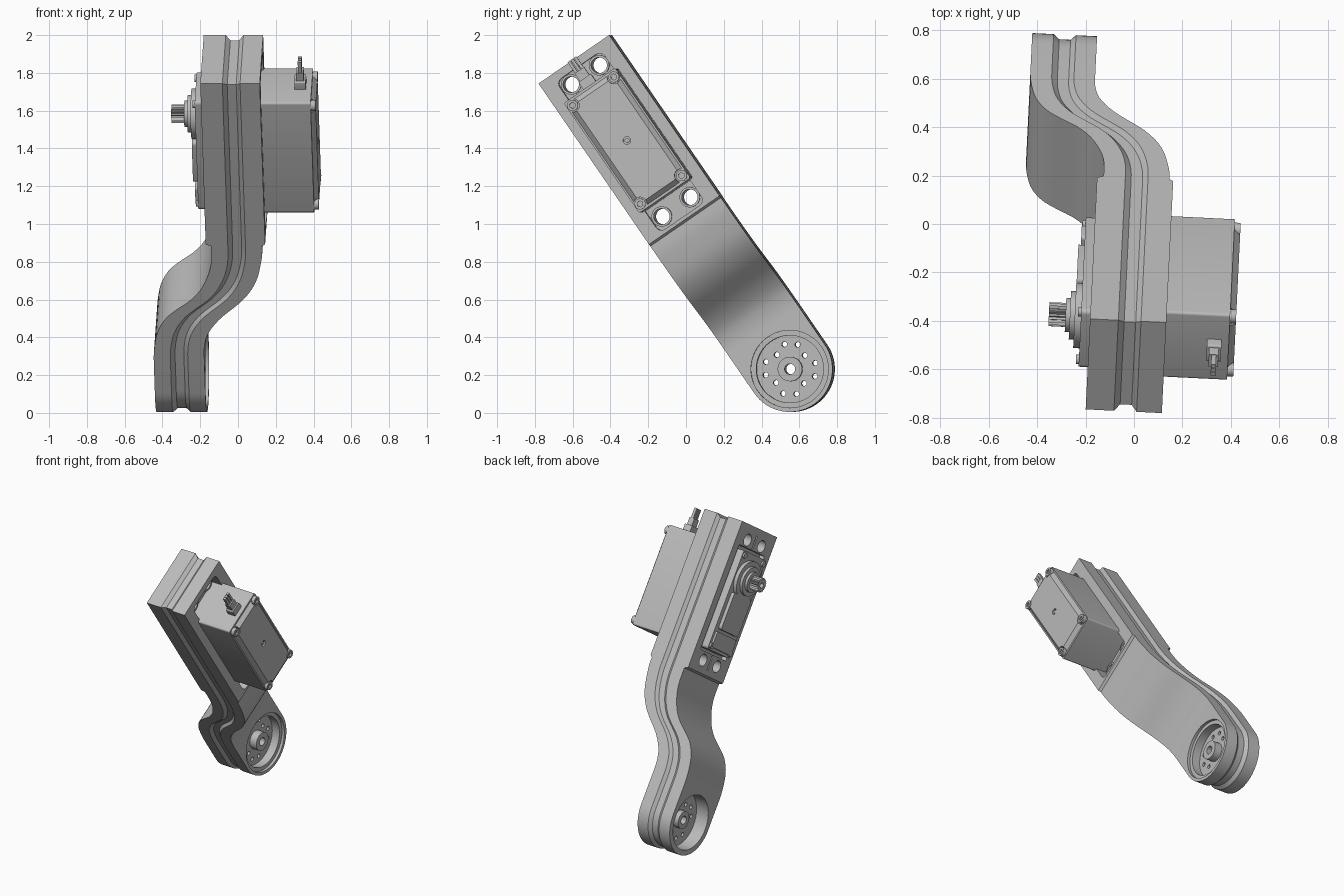
import bpy, bmesh, math
from mathutils import Matrix, Vector

old = bpy.data.objects.get("Cube")
if old:
    bpy.data.objects.remove(old)

# Parts are modelled along z, width along y, then leaned into the final pose
POSE = (Matrix.Rotation(math.radians(-2.8), 4, 'Z')
        @ Matrix.Translation((0, 0.54, 0.232))
        @ Matrix.Rotation(math.radians(34.5), 4, 'X'))

grey = bpy.data.materials.new("plain grey")
grey.use_nodes = True
colour = (0.5, 0.5, 0.5, 1)
grey.diffuse_color = colour
grey.node_tree.nodes["Principled BSDF"].inputs["Base Color"].default_value = colour

parts = []


def finish(name, bm, keep=True):
    bmesh.ops.recalc_face_normals(bm, faces=bm.faces)
    mesh = bpy.data.meshes.new(name)
    bm.to_mesh(mesh)
    bm.free()
    mesh.materials.append(grey)
    obj = bpy.data.objects.new(name, mesh)
    bpy.context.collection.objects.link(obj)
    if keep:
        parts.append(obj)
    return obj


def box(name, x0, x1, half, z0, z1, rounding=0, y=0, keep=True):
    """Block spanning x and z, with optional rounded corners seen along x."""
    bm = bmesh.new()
    bmesh.ops.create_cube(bm, size=1)
    for v in bm.verts:
        v.co = ((x0 + x1) / 2 + v.co.x * (x1 - x0), y + v.co.y * 2 * half,
                (z0 + z1) / 2 + v.co.z * (z1 - z0))
    if rounding:
        edges = [e for e in bm.edges
                 if abs(e.verts[0].co.x - e.verts[1].co.x) > 1e-5]
        bmesh.ops.bevel(bm, geom=edges, offset=rounding, segments=5,
                        profile=0.5, affect='EDGES')
    return finish(name, bm, keep)


def disc(name, x0, x1, r, y=0, z=0, sides=32, r1=None, axis='X', keep=True):
    """Cylinder or cone running from x0 to x1."""
    bm = bmesh.new()
    turn = Matrix.Rotation(math.pi / 2, 4, 'Y')
    bmesh.ops.create_cone(bm, cap_ends=True, segments=sides, radius1=r,
                          radius2=r if r1 is None else r1, depth=abs(x1 - x0),
                          matrix=Matrix.Translation(((x0 + x1) / 2, y, z)) @ turn)
    return finish(name, bm, keep)


def cut(target, tool):
    mod = target.modifiers.new("cut", 'BOOLEAN')
    mod.operation, mod.solver, mod.object = 'DIFFERENCE', 'EXACT', tool
    bpy.context.view_layer.objects.active = target
    bpy.ops.object.modifier_apply(modifier=mod.name)
    bpy.data.objects.remove(tool)


def curve(points):
    """Smooth function through (z, x) points, flat beyond both ends."""
    n = len(points)
    slope = [0] + [(points[i + 1][1] - points[i - 1][1]) /
                   (points[i + 1][0] - points[i - 1][0])
                   for i in range(1, n - 1)] + [0]

    def f(z):
        if z <= points[0][0]:
            return points[0][1]
        for i in range(n - 1):
            (a, p), (b, q) = points[i], points[i + 1]
            if z <= b:
                h = b - a
                t = (z - a) / h
                return (p * (1 + 2 * t) * (1 - t) ** 2 + q * t * t * (3 - 2 * t)
                        + h * t * (1 - t) * ((1 - t) * slope[i] - t * slope[i + 1]))
        return points[-1][1]
    return f


# Arm: an S-bent bar with a round lower end and a groove around its rim
right_side = curve([(.2, -.458), (.29, -.453), (.4, -.43), (.484, -.384),
                    (.535, -.33), (.6, -.249), (.677, -.19), (.8, -.143), (.93, -.135)])
left_side = curve([(.22, -.19), (.3, -.187), (.383, -.165), (.475, -.102),
                   (.6, .026), (.71, .095), (.85, .13), (.93, .137)])
WIDTH, TOP = 0.227, 1.99
stations = [.2 + .74 * i / 30 for i in range(31)] + [.945, .957]


def outline(inset):
    r = WIDTH - inset
    half = [(-r * math.cos(a), r * math.sin(a))
            for a in (math.pi / 2 * (i + .5) / 16.5 for i in range(17))]
    half += [(z, r) for z in stations] + [(TOP - inset, r)]
    return half + [(z, -y) for z, y in reversed(half)]


bm = bmesh.new()
rings = []
for share, inset in ((0, 0), (.33, 0), (.42, .02), (.595, .02), (.675, 0), (1, 0)):
    ring = []
    for z, y in outline(inset):
        lo, hi = right_side(z), left_side(z)
        x = lo + (hi - lo) * share
        if z > .95 and share in (0, 1):      # raised pads on the upper half
            x = .153 if share else -.162
        ring.append(bm.verts.new((x, y, z)))
    rings.append(ring)
n = len(rings[0])
for a, b in zip(rings, rings[1:]):
    for i in range(n):
        j = (i + 1) % n
        bm.faces.new((a[i], a[j], b[j], b[i]))
for ring in (rings[0], rings[-1]):
    for i in range(n // 2 - 1):
        bm.faces.new((ring[i], ring[i + 1], ring[n - 2 - i], ring[n - 1 - i]))
arm = finish("arm", bm)

# Stepped bearing recesses and holes at the lower end
cut(arm, disc("cutter", -.21, -.1, .205, sides=64, keep=False))
cut(arm, disc("cutter", -.27, -.15, .178, sides=64, keep=False))
cut(arm, disc("cutter", -.6, -.36, .19, sides=64, keep=False))
cut(arm, disc("cutter", -.5, -.1, .028, keep=False))
for i in range(12):
    a = math.tau * (i + .3) / 12
    r = .105 if i % 3 == 0 else .135
    cut(arm, disc("cutter", -.4, -.2, .014, r * math.cos(a), r * math.sin(a), 16, keep=False))

# Motor pockets and mounting holes at the upper end
cut(arm, box("cutter", .075, .3, .145, .975, 1.945, .035, keep=False))
cut(arm, box("cutter", -.3, -.125, .165, 1.1, 1.84, .01, keep=False))
for z in (1.042, 1.89):
    for y in (-.09, .09):
        cut(arm, disc("cutter", -.4, .4, .042, y, z, keep=False))
    cut(arm, box("cutter", -.3, -.15, .006, z - .05, z + .05, keep=False))

# Output hub in the lower recess
for name, x0, x1, r in (("output_hub", -.28, -.215, .065), ("rear_hub", -.35, -.4, .06)):
    hub = disc(name, x0, x1, r)
    cut(hub, disc("cutter", -.5, -.1, .028, keep=False))

# Mounting tabs around the holes in the pocket
for z in (1.042, 1.89):
    for y in (-.09, .09):
        tab = disc("mounting_tab", .07, .095, .054, y, z)
        cut(tab, disc("cutter", 0, .2, .042, y, z, keep=False))

# Motor case, lid, screws
box("motor_case", .07, .415, .165, 1.115, 1.822, .012)
bm = bmesh.new()
bmesh.ops.create_cube(bm, size=1)
for v in bm.verts:
    shrink = .03 if v.co.x > 0 else .0
    v.co = (.44 if v.co.x > 0 else .41,
            math.copysign(.16 - shrink, v.co.y),
            1.4685 + math.copysign(.345 - shrink, v.co.z))
lid = finish("motor_lid", bm)
cut(lid, disc("cutter", .425, .5, .02, 0, 1.4685, keep=False))
disc("lid_centre_screw", .42, .435, .013, 0, 1.4685, 16)
for z in (1.152, 1.785):
    for y in (-.133, .133):
        cut(lid, disc("cutter", .4, .5, .036, y, z, keep=False))
        screw = disc("lid_screw", .4, .44, .029, y, z, 24)
        cut(screw, disc("cutter", .428, .5, .016, y, z, 6, keep=False))

# Cable plug and wires
box("cable_plug", .325, .385, .04, 1.8, 1.87, .008)
box("cable_boot", .335, .375, .03, 1.86, 1.92)
for y in (-.02, 0, .02):
    box("wire", .346, .366, .008, 1.91, 1.99, y=y)

# Gear cover on the other face
SHAFT = 1.64
box("gear_cover", -.2, -.1, .145, 1.12, 1.815, .02)
box("gear_cover_block", -.225, -.19, .11, 1.27, 1.53, .02)
box("gear_cover_foot", -.215, -.19, .125, 1.14, 1.25, .015)
for y in (-.12, .12):
    for z in (1.15, 1.785):
        disc("cover_screw", -.19, -.212, .02, y, z, 16)
for name, x0, x1, r in (("shaft_base", -.19, -.226, .135), ("shaft_step", -.22, -.246, .1),
                        ("shaft_collar", -.24, -.264, .07)):
    disc(name, x0, x1, r, 0, SHAFT, 48)

# Splined shaft: a toothed profile pushed out along x
bm = bmesh.new()
teeth = 20
loop = []
for i in range(teeth * 2):
    r = .05 if i % 2 else .04
    a = math.pi * i / teeth
    loop.append(bm.verts.new((-.26, r * math.cos(a), SHAFT + r * math.sin(a))))
face = bm.faces.new(loop)
ext = bmesh.ops.extrude_face_region(bm, geom=[face])
for v in ext["geom"]:
    if isinstance(v, bmesh.types.BMVert):
        v.co.x = -.333
shaft = finish("splined_shaft", bm)
cut(shaft, disc("cutter", -.4, -.3, .018, 0, SHAFT, 16, keep=False))

# Lean everything into place and smooth the rounded surfaces
bpy.ops.object.select_all(action='DESELECT')
for obj in parts:
    obj.data.transform(POSE)
    obj.select_set(True)
bpy.context.view_layer.objects.active = arm
bpy.ops.object.shade_smooth_by_angle(angle=math.radians(30))
